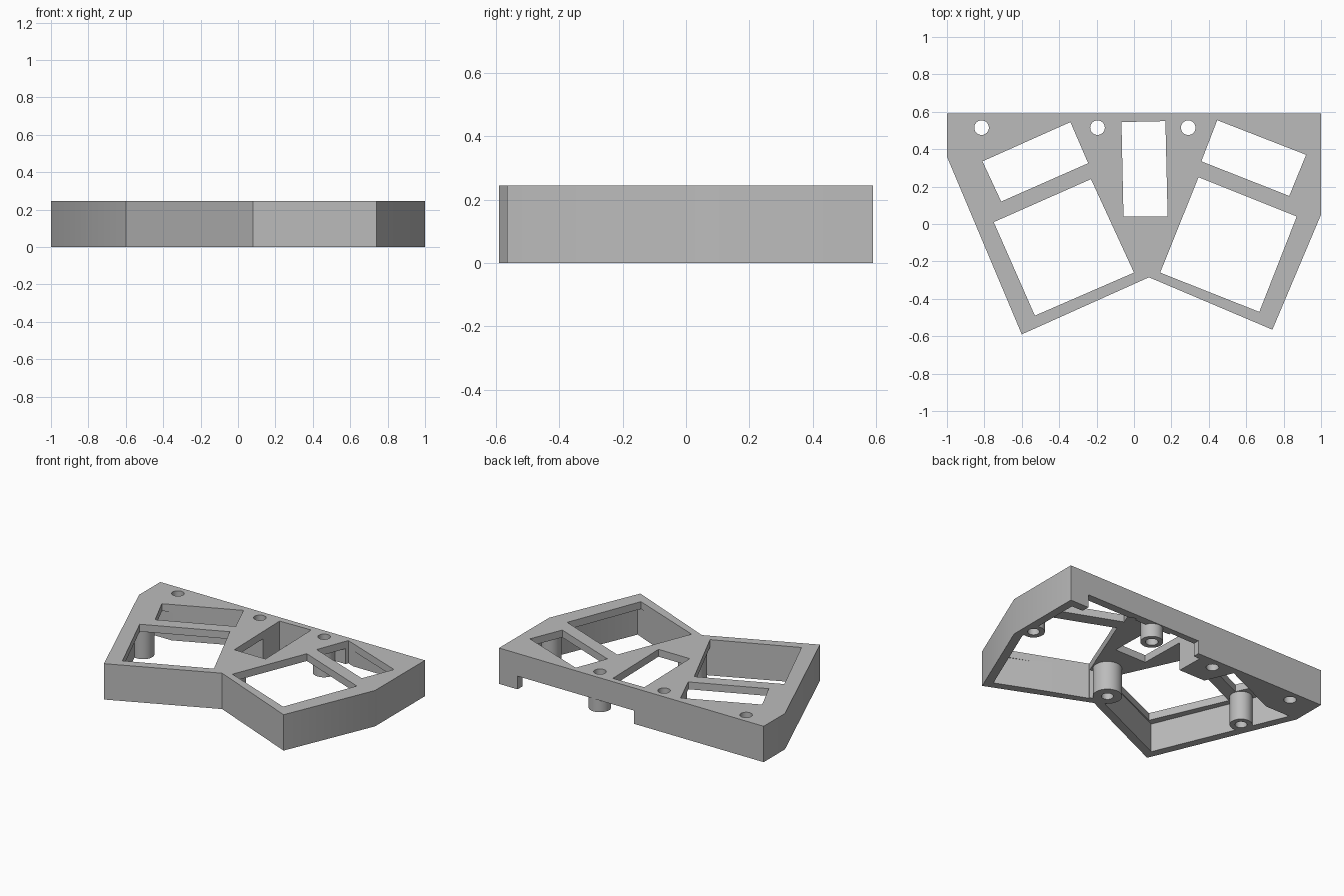
import bpy
import bmesh
from math import radians
from mathutils import Vector
from mathutils.geometry import intersect_line_line_2d, intersect_line_line

if "Cube" in bpy.data.objects:
    bpy.data.objects.remove(bpy.data.objects["Cube"], do_unlink=True)

HEIGHT, PLATE_Z, WALL = 0.245, 0.195, 0.055
BELOW, ABOVE = -0.1, 0.4


def prism(name, points, z0, z1):
    """Extrude a flat outline between two heights."""
    bm = bmesh.new()
    face = bm.faces.new([bm.verts.new((x, y, z0)) for x, y in points])
    top = bmesh.ops.extrude_face_region(bm, geom=[face])["geom"]
    bmesh.ops.translate(bm, vec=(0, 0, z1 - z0),
                        verts=[v for v in top if isinstance(v, bmesh.types.BMVert)])
    bmesh.ops.recalc_face_normals(bm, faces=bm.faces)
    mesh = bpy.data.meshes.new(name)
    bm.to_mesh(mesh)
    bm.free()
    obj = bpy.data.objects.new(name, mesh)
    bpy.context.collection.objects.link(obj)
    return obj


def cylinder(name, x, y, radius, z0, z1):
    bpy.ops.mesh.primitive_cylinder_add(vertices=32, radius=radius, depth=z1 - z0,
                                        location=(x, y, (z0 + z1) / 2))
    bpy.context.object.name = name
    return bpy.context.object


def combine(body, other, operation):
    """Apply a boolean and discard the helper shape."""
    mod = body.modifiers.new(operation, "BOOLEAN")
    mod.operation, mod.solver, mod.object = operation, "EXACT", other
    bpy.context.view_layer.objects.active = body
    bpy.ops.object.modifier_apply(modifier=mod.name)
    bpy.data.objects.remove(other, do_unlink=True)


def inset(points, distance):
    """Move every edge of a clockwise outline inwards."""
    pts = [Vector((x, y, 0)) for x, y in points]
    lines = []
    for a, b in zip(pts, pts[1:] + pts[:1]):
        d = (b - a).normalized()
        shift = Vector((d.y, -d.x, 0)) * distance
        lines.append((a + shift, b + shift))
    return [intersect_line_line(*lines[i - 1], *lines[i])[0].xy for i in range(len(pts))]


# Outer body
outline = [(-1, .59), (1, .59), (1, .05), (.74, -.565), (.08, -.285), (-.6, -.59), (-1, .36)]
case = prism("switch_case", outline, 0, HEIGHT)

# Hollow underside, leaving a solid block at the back
cavity = inset(outline, WALL)[1:6] + [(-.94, .36), (-.02, .36), (-.02, .59 - WALL)]
combine(case, prism("cavity", cavity, BELOW, PLATE_Z), "DIFFERENCE")

# Cable notch in the back wall
notch = [(-.02, .5), (.86, .5), (.86, .7), (-.02, .7)]
combine(case, prism("notch", notch, BELOW, .09), "DIFFERENCE")

# Screw posts under the plate
posts = [(.07, -.17, .09), (-.78, .09, .07), (.925, .145, .07), (.29, .515, .07)]
for x, y, r in posts:
    combine(case, cylinder("post", x, y, r, 0, PLATE_Z + .02), "UNION")

# Windows through the plate
windows = [
    [(-.34, .545), (-.81, .335), (-.71, .12), (-.245, .325)],
    [(-.23, .24), (-.75, .01), (-.53, -.49), (0, -.26)],
    [(-.067, .545), (.168, .55), (.18, .04), (-.056, .04)],
    [(.445, .555), (.92, .37), (.83, .15), (.36, .335)],
    [(.345, .25), (.87, .04), (.67, -.47), (.14, -.26)],
]
for points in windows:
    combine(case, prism("window", points, BELOW, ABOVE), "DIFFERENCE")

# Blind post holes, then through holes along the back
for x, y, r in posts[:3]:
    combine(case, cylinder("blind_hole", x, y, .037, BELOW, .18), "DIFFERENCE")
for x in (-.815, -.195, .29):
    combine(case, cylinder("through_hole", x, .515, .039, BELOW, ABOVE), "DIFFERENCE")

# Plain grey plastic
grey = bpy.data.materials.new("grey_plastic")
grey.use_nodes = True
colour = (.5, .5, .5, 1)
grey.diffuse_color = colour
grey.node_tree.nodes["Principled BSDF"].inputs["Base Color"].default_value = colour
case.data.materials.clear()
case.data.materials.append(grey)
for poly in case.data.polygons:
    poly.material_index = 0

bpy.ops.object.select_all(action="DESELECT")
case.select_set(True)
bpy.context.view_layer.objects.active = case
bpy.ops.object.shade_smooth_by_angle(angle=radians(30))
